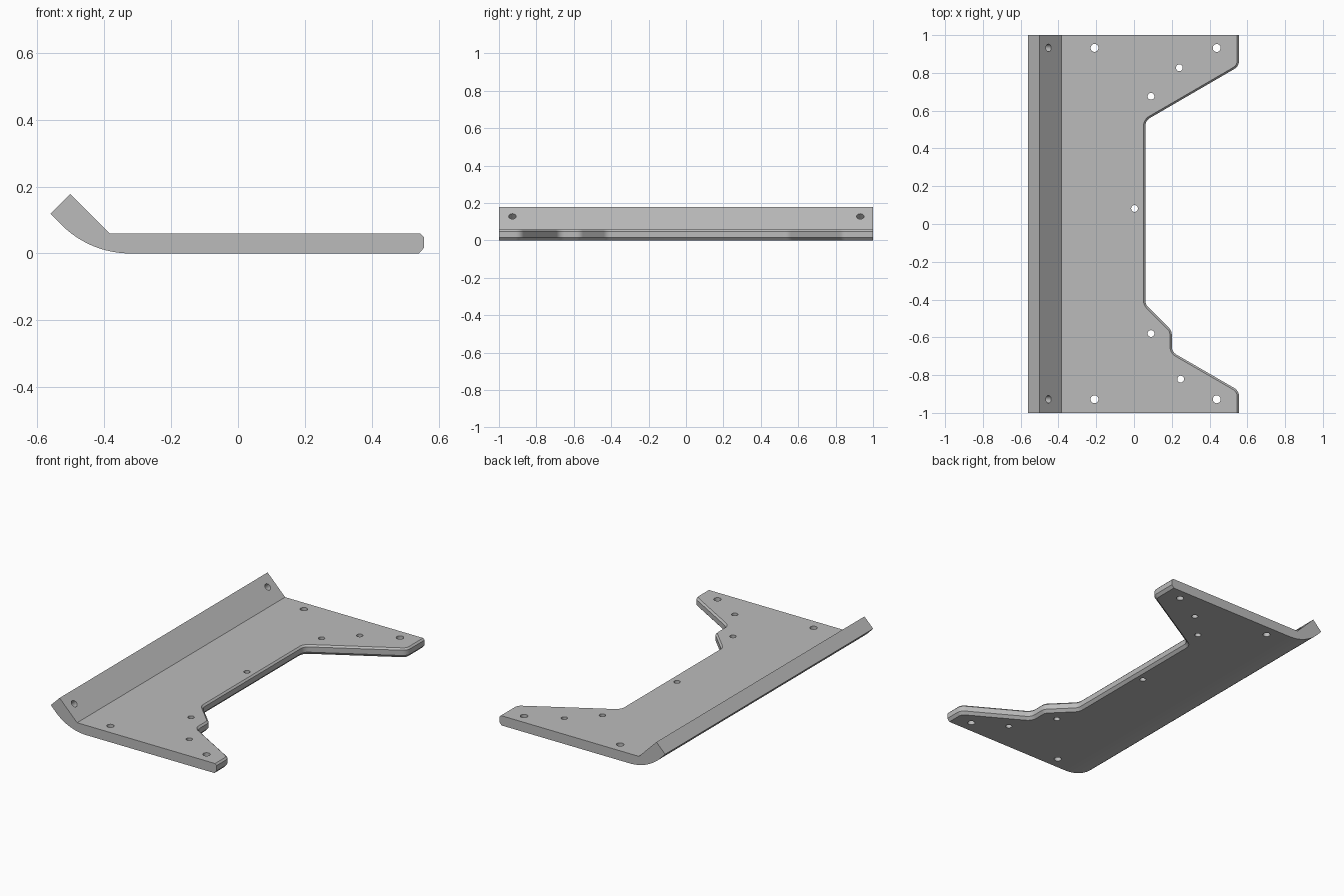
import bpy, bmesh, math
from mathutils import Vector

if "Cube" in bpy.data.objects:
    bpy.data.objects.remove(bpy.data.objects["Cube"])

grey = bpy.data.materials.new("plain grey")
grey.use_nodes = True
grey.diffuse_color = (0.5, 0.5, 0.5, 1)
grey.node_tree.nodes["Principled BSDF"].inputs["Base Color"].default_value = (0.5, 0.5, 0.5, 1)


def fillet(points, radius, steps=6):
    """Round every inner corner of an open path."""
    path = [points[0]]
    for a, p, b in zip(points, points[1:], points[2:]):
        u, v = (a - p).normalized(), (b - p).normalized()
        half = u.angle(v) / 2
        centre = p + (u + v).normalized() * radius / math.sin(half)
        start = p + u * radius / math.tan(half) - centre
        end = p + v * radius / math.tan(half) - centre
        turn = math.pi - 2 * half
        for i in range(steps + 1):
            t = i / steps
            path.append(centre + (start * math.sin((1 - t) * turn)
                                  + end * math.sin(t * turn)) / math.sin(turn))
    return path + [points[-1]]


def inset(path, distance):
    """Shift an open path towards the plate, keeping its ends on the end planes."""
    result = []
    for i, p in enumerate(path):
        d1 = (p - path[i - 1]).normalized() if i else None
        d2 = (path[i + 1] - p).normalized() if i + 1 < len(path) else d1
        d1 = d1 or d2
        n1, n2 = Vector((d1.y, -d1.x)), Vector((d2.y, -d2.x))
        m = (n1 + n2).normalized()
        result.append(p + m * distance / m.dot(n1))
    return result


# Contoured edge of the plate, from back to front
corners = [(0.556, 1), (0.556, 0.835), (0.06, 0.547), (0.06, -0.425),
           (0.2, -0.565), (0.2, -0.677), (0.556, -0.883), (0.556, -1)]
edge = fillet([Vector(c) for c in corners], 0.05)

# Upturned lip section: bend line, tip, then the curved underside
R, bend_x = 0.29, -0.322
lip = [(-0.383, 0.059), (-0.501, 0.178), (-0.56, 0.119)]
lip += [(bend_x - R * math.sin(a), R * (1 - math.cos(a)))
        for a in (math.pi / 4 * (1 - i / 12) for i in range(13))]

bm = bmesh.new()
# Edge bands: top chamfer, wall, bottom chamfer
layers = [(0.059, 0.01), (0.049, 0), (0.017, 0), (0, 0.015)]
rings = [[bm.verts.new((p.x, p.y, z)) for p in inset(edge, d)] for z, d in layers]
back = [bm.verts.new((x, 1, z)) for x, z in lip]
front = [bm.verts.new((x, -1, z)) for x, z in lip]


def strips(a, b):
    for i in range(len(a) - 1):
        bm.faces.new((a[i], a[i + 1], b[i + 1], b[i]))


for upper, lower in zip(rings, rings[1:]):
    strips(upper, lower)
strips(back, front)
bm.faces.new(rings[0] + [front[0], back[0]])
bm.faces.new(rings[-1] + [front[-1], back[-1]])
bm.faces.new(back + [r[0] for r in reversed(rings)])
bm.faces.new(front + [r[-1] for r in reversed(rings)])
bmesh.ops.recalc_face_normals(bm, faces=bm.faces)
mesh = bpy.data.meshes.new("bent_plate")
bm.to_mesh(mesh)
bm.free()
plate = bpy.data.objects.new("bent_plate", mesh)
bpy.context.collection.objects.link(plate)
mesh.materials.append(grey)


def drill(x, y, z, radius, tilt=0):
    bpy.ops.mesh.primitive_cylinder_add(vertices=24, radius=radius, depth=0.3,
                                        location=(x, y, z), rotation=(0, tilt, 0))
    cutter = bpy.context.object
    cutter.name = "hole_cutter"
    cutter.data.materials.append(grey)
    cutter.hide_render = True
    cut = plate.modifiers.new("hole", 'BOOLEAN')
    cut.operation, cut.solver, cut.object = 'DIFFERENCE', 'EXACT', cutter
    bpy.context.view_layer.objects.active = plate
    bpy.ops.object.modifier_apply(modifier=cut.name)
    bpy.data.objects.remove(cutter)


# Corner mounting holes and lip holes
for y in (0.932, -0.928):
    drill(-0.209, y, 0.03, 0.021)
    drill(0.438, y, 0.03, 0.021)
    drill(-0.453, y, 0.128, 0.02, math.pi / 4)

# Smaller holes along the contoured edge
for x, y in [(0.24, 0.827), (0.09, 0.676), (0.003, 0.082), (0.09, -0.58), (0.247, -0.821)]:
    drill(x, y, 0.03, 0.018)

bpy.ops.object.select_all(action='DESELECT')
plate.select_set(True)
bpy.context.view_layer.objects.active = plate
bpy.ops.object.shade_smooth_by_angle(angle=math.radians(25))
